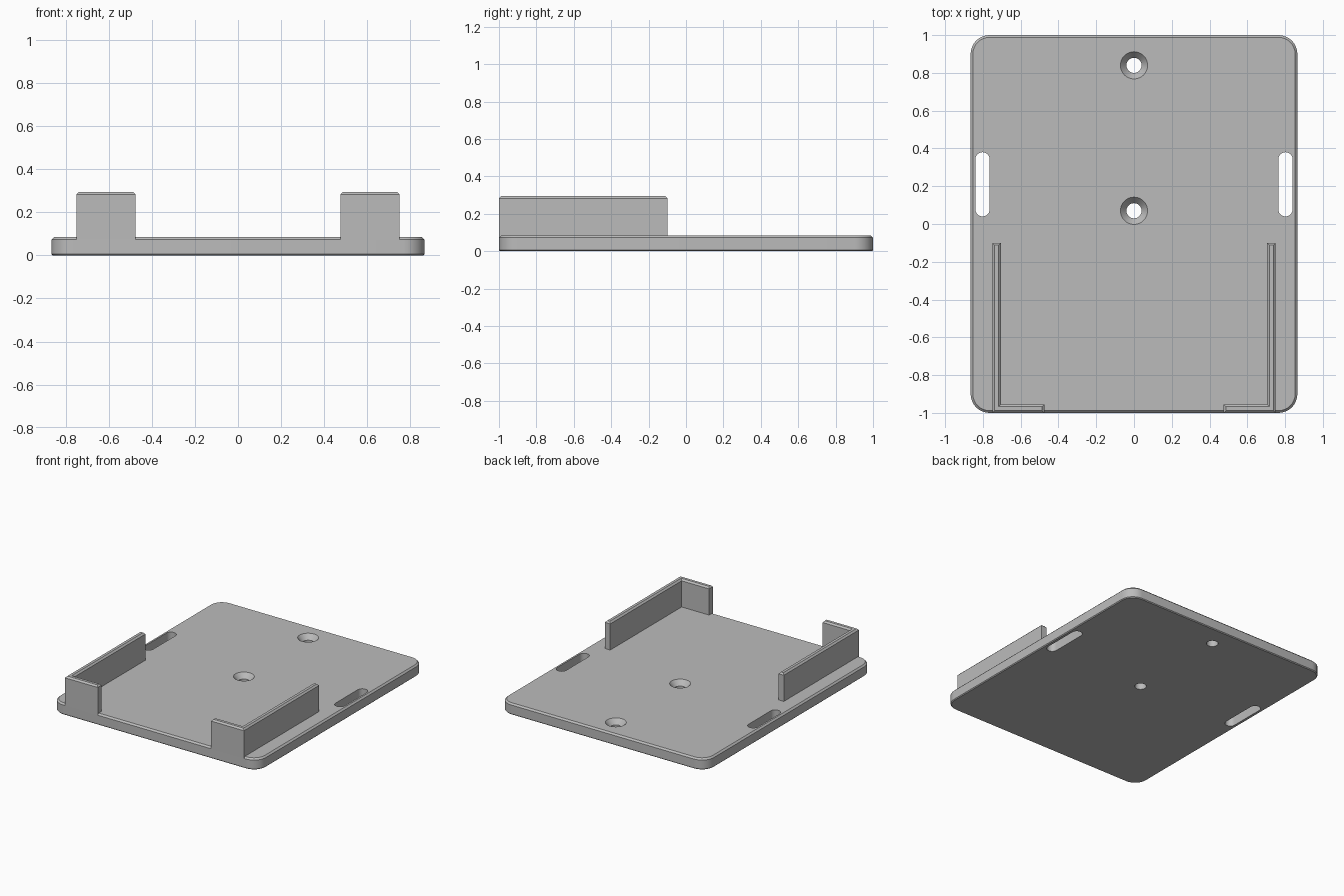
import bpy, bmesh
from math import sin, cos, pi

cube = bpy.data.objects.get("Cube")
if cube:
    bpy.data.objects.remove(cube, do_unlink=True)

GREY = (0.5, 0.5, 0.5, 1)
grey = bpy.data.materials.new("plain grey")
grey.use_nodes = True
grey.diffuse_color = GREY
grey.node_tree.nodes["Principled BSDF"].inputs["Base Color"].default_value = GREY

PLATE_TOP = 0.085
CHAMFER = 0.012


def rounded_outline(cx, cy, hx, hy, r, steps=8):
    """Counter-clockwise rectangle with rounded corners."""
    points = []
    for k, (sx, sy) in enumerate([(1, 1), (-1, 1), (-1, -1), (1, -1)]):
        for i in range(steps + 1):
            a = (k + i / steps) * pi / 2
            p = (cx + sx * (hx - r) + r * cos(a), cy + sy * (hy - r) + r * sin(a))
            if not points or abs(p[0] - points[-1][0]) + abs(p[1] - points[-1][1]) > 1e-5:
                points.append(p)
    return points


def finish(name, bm):
    bmesh.ops.recalc_face_normals(bm, faces=bm.faces)
    mesh = bpy.data.meshes.new(name)
    bm.to_mesh(mesh)
    bm.free()
    mesh.materials.append(grey)
    obj = bpy.data.objects.new(name, mesh)
    bpy.context.collection.objects.link(obj)
    return obj


def prism(name, outline, z0, z1, top=0, bottom=0):
    """Extruded outline with optional chamfers round its top and bottom."""
    bm = bmesh.new()
    face = bm.faces.new([bm.verts.new((x, y, z0)) for x, y in outline])
    grown = bmesh.ops.extrude_face_region(bm, geom=[face], use_keep_orig=True)
    for v in grown["geom"]:
        if isinstance(v, bmesh.types.BMVert):
            v.co.z = z1
    for z, width in ((z1, top), (z0, bottom)):
        if width:
            rim = [e for e in bm.edges if all(abs(v.co.z - z) < 1e-5 for v in e.verts)]
            bmesh.ops.bevel(bm, geom=rim, offset=width, segments=1, affect='EDGES')
    return finish(name, bm)


def countersink(name, x, y, sides=48):
    """Straight drill with a conical mouth, used as a cutter."""
    bm = bmesh.new()
    mouth, drill, depth, over = 0.072, 0.04, 0.038, 0.02
    profile = [(drill, -over), (drill, PLATE_TOP - depth),
               (mouth, PLATE_TOP), (mouth, PLATE_TOP + over)]
    rings = [[bm.verts.new((x + r * cos(2 * pi * i / sides), y + r * sin(2 * pi * i / sides), z))
              for i in range(sides)] for r, z in profile]
    for low, high in zip(rings, rings[1:]):
        for i in range(sides):
            j = (i + 1) % sides
            bm.faces.new((low[i], low[j], high[j], high[i]))
    bm.faces.new(rings[0])
    bm.faces.new(rings[-1])
    return finish(name, bm)


# Base plate with rounded corners and chamfered rims
plate = prism("base_plate", rounded_outline(0, 0, 0.865, 1, 0.1), 0, PLATE_TOP,
              top=CHAMFER, bottom=0.006)

# Screw holes and side strap slots
cutters = [countersink("screw_hole_cutter", 0, y) for y in (0.07, 0.84)]
for side in (-1, 1):
    slot = rounded_outline(side * 0.802, 0.21, 0.038, 0.17, 0.0379)
    cutters.append(prism("slot_cutter", slot, -0.05, PLATE_TOP + 0.05))

bpy.context.view_layer.objects.active = plate
for cutter in cutters:
    cutter.hide_render = True
    cut = plate.modifiers.new("cut", 'BOOLEAN')
    cut.operation = 'DIFFERENCE'
    cut.solver = 'EXACT'
    cut.object = cutter
    bpy.ops.object.modifier_apply(modifier=cut.name)
    bpy.data.objects.remove(cutter, do_unlink=True)

# Smooth the rounded walls, keep the chamfers crisp
bpy.ops.object.select_all(action='DESELECT')
plate.select_set(True)
bpy.ops.object.shade_smooth_by_angle(angle=pi / 7)

# Mirrored L-shaped corner walls
corner = [(0.475, -1), (0.75, -1), (0.75, -0.1), (0.705, -0.1), (0.705, -0.955), (0.475, -0.955)]
for side, name in ((1, "left_corner_wall"), (-1, "right_corner_wall")):
    prism(name, [(side * x, y) for x, y in corner], PLATE_TOP - CHAMFER, 0.295, top=CHAMFER)
